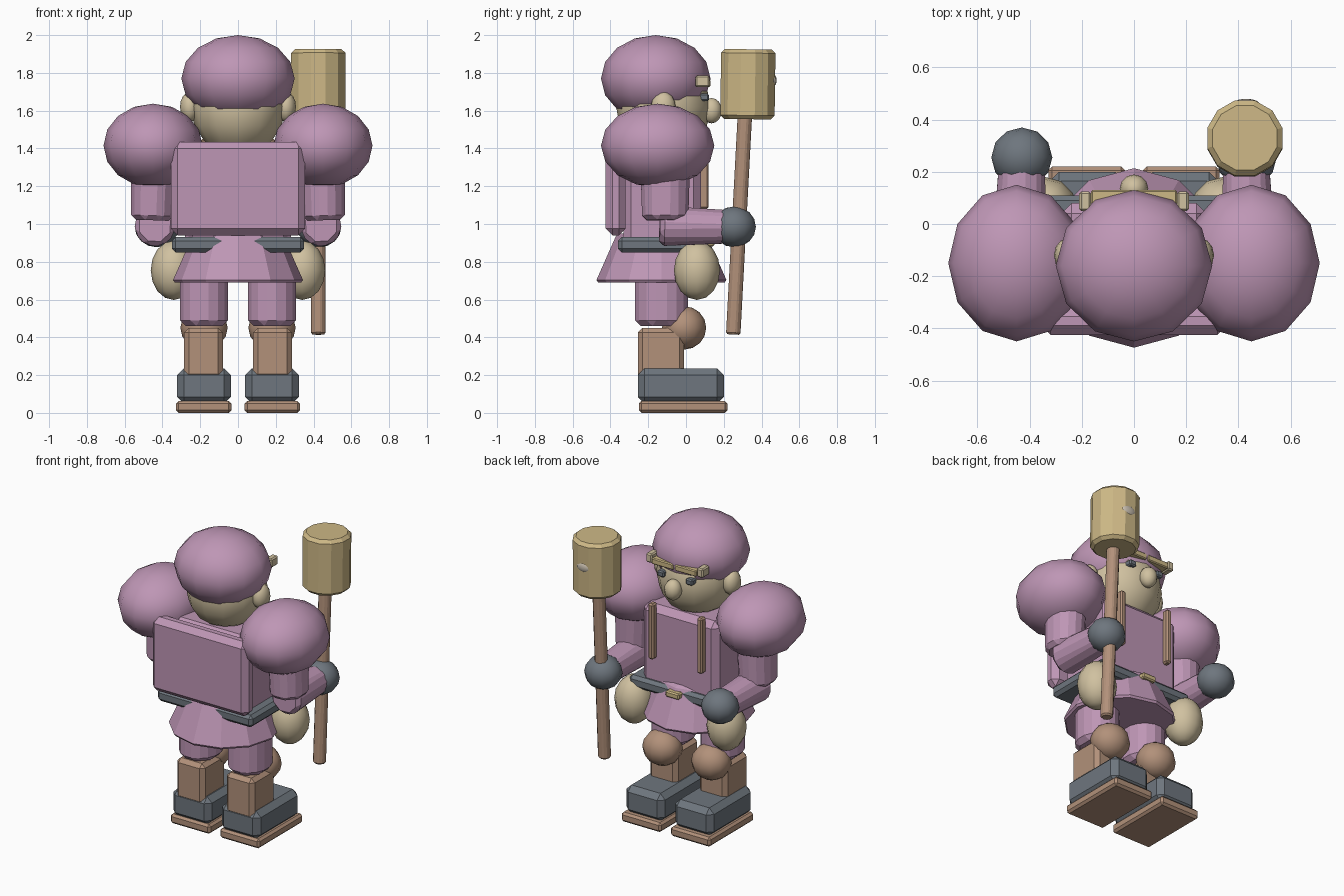
import bpy, math
from mathutils import Vector

if "Cube" in bpy.data.objects:
    bpy.data.objects.remove(bpy.data.objects["Cube"])


def material(name, r, g, b):
    m = bpy.data.materials.new(name)
    lin = [((c / 255 + 0.055) / 1.055) ** 2.4 for c in (r, g, b)]
    m.diffuse_color = (*lin, 1)
    m.use_nodes = True
    m.node_tree.nodes["Principled BSDF"].inputs["Base Color"].default_value = m.diffuse_color
    return m


PINK = material("dusty pink cloth", 190, 150, 181)
GREY = material("slate grey leather", 110, 118, 126)
BROWN = material("brown wood and leather", 178, 145, 122)
SKIN = material("pale skin", 208, 193, 160)
GOLD = material("straw yellow", 205, 184, 134)
PALE = material("pale stone", 200, 190, 175)


def finish(name, mat, bevel=0.0, segments=1):
    ob = bpy.context.object
    ob.name = name
    ob.data.materials.append(mat)
    if bevel:
        bpy.ops.object.transform_apply(location=False, rotation=False, scale=True)
        m = ob.modifiers.new("soft edges", 'BEVEL')
        m.width = bevel
        m.segments = segments
        m.limit_method = 'ANGLE'
        m.angle_limit = math.radians(40)
    return ob


def box(name, x, y, z, mat, bevel=0.02, segments=1):
    """Box from (min, max) ranges on each axis."""
    r = (x, y, z)
    bpy.ops.mesh.primitive_cube_add(size=1, location=[sum(p) / 2 for p in r])
    bpy.context.object.scale = [abs(p[1] - p[0]) for p in r]
    return finish(name, mat, bevel, segments)


def ball(name, centre, radii, mat):
    bpy.ops.mesh.primitive_uv_sphere_add(segments=12, ring_count=8, radius=1, location=centre)
    bpy.context.object.scale = radii
    bpy.ops.object.shade_smooth()
    return finish(name, mat)


def rod(name, a, b, r1, r2, mat, sides=8, bevel=0.015, turn=0.0, stretch=1.0):
    """Tapered cylinder from point a to point b."""
    a, b = Vector(a), Vector(b)
    d = b - a
    bpy.ops.mesh.primitive_cone_add(vertices=sides, radius1=r1, radius2=r2, depth=d.length)
    ob = bpy.context.object
    ob.rotation_euler = (0, 0, turn)
    bpy.ops.object.transform_apply(location=False, rotation=True, scale=False)
    ob.scale = (1, stretch, 1)
    ob.location = (a + b) / 2
    finish(name, mat, bevel)
    ob.rotation_euler = Vector((0, 0, 1)).rotation_difference(d.normalized()).to_euler()
    return ob


# Head
ball("head", (0, -0.12, 1.62), (0.25, 0.25, 0.26), SKIN)
ball("hair", (0, -0.16, 1.77), (0.30, 0.29, 0.23), PINK)
ball("nose", (0, 0.135, 1.60), (0.055, 0.055, 0.067), SKIN)

# Trunk
box("torso", (-0.28, 0.28), (-0.33, 0.08), (0.88, 1.42), PINK, 0.04)
rod("skirt", (0, -0.13, 0.69), (0, -0.13, 0.95), 0.35, 0.235, PINK, sides=12)
box("belt", (-0.35, 0.35), (-0.36, 0.11), (0.85, 0.93), GREY, 0.02)
box("buckle", (-0.05, 0.05), (0.10, 0.15), (0.88, 0.92), GOLD, 0.008)
box("backpack", (-0.355, 0.355), (-0.425, -0.32), (0.94, 1.435), PINK, 0.035)

oct_turn = math.pi / 8
for s, side in ((-1, "left"), (1, "right")):
    # Face details
    ball(side + "_ear", (s * 0.255, -0.12, 1.62), (0.052, 0.065, 0.08), SKIN)
    box(side + "_brow", (s * 0.005, s * 0.165), (0.06, 0.13), (1.725, 1.765), GOLD, 0.006)
    box(side + "_brow_tip", (s * 0.165, s * 0.21), (0.05, 0.125), (1.725, 1.785), SKIN, 0.008)
    box(side + "_eye", (s * 0.08, s * 0.13), (0.06, 0.122), (1.65, 1.69), GREY, 0.008)

    # Shoulder, arm and hand
    ball(side + "_shoulder", (s * 0.45, -0.15, 1.415), (0.262, 0.30, 0.222), PINK)
    rod(side + "_upper_arm", (s * 0.455, -0.11, 1.02), (s * 0.445, -0.11, 1.35),
        0.12, 0.13, PINK, bevel=0.025, turn=oct_turn, stretch=1.1)
    rod(side + "_forearm", (s * 0.44, -0.14, 0.99), (s * 0.43, 0.23, 0.985),
        0.115, 0.095, PINK, bevel=0.025, turn=oct_turn)
    ball(side + "_glove", (s * 0.43, 0.255, 0.985), (0.117, 0.115, 0.108), GREY)

    # Strap and hip pouch
    box(side + "_strap", (s * 0.16, s * 0.20), (0.07, 0.12), (1.08, 1.45), BROWN, 0.01)
    ball(side + "_pouch", (s * 0.34, 0.058, 0.755), (0.122, 0.122, 0.157), SKIN)

    # Leg, knee and boot
    rod(side + "_trouser", (s * 0.18, -0.13, 0.46), (s * 0.18, -0.13, 0.78),
        0.138, 0.138, PINK, bevel=0.03, turn=oct_turn, stretch=1.1)
    box(side + "_shin", (s * 0.08, s * 0.285), (-0.255, -0.01), (0.18, 0.45), BROWN, 0.025)
    ball(side + "_knee", (s * 0.18, -0.01, 0.45), (0.125, 0.117, 0.115), BROWN)
    box(side + "_boot", (s * 0.038, s * 0.322), (-0.255, 0.20), (0.05, 0.235), GREY, 0.035)
    box(side + "_sole", (s * 0.035, s * 0.328), (-0.25, 0.22), (0.0, 0.063), BROWN, 0.014)

# Mallet
rod("mallet_handle", (0.425, 0.25, 0.415), (0.425, 0.313, 1.60), 0.042, 0.042, BROWN, sides=8, bevel=0.01)
rod("mallet_head", (0.425, 0.325, 1.555), (0.425, 0.33, 1.925), 0.149, 0.149, GOLD,
    sides=12, bevel=0.02, turn=math.pi / 12)
ball("mallet_knot", (0.43, 0.462, 1.76), (0.05, 0.018, 0.032), PALE)
